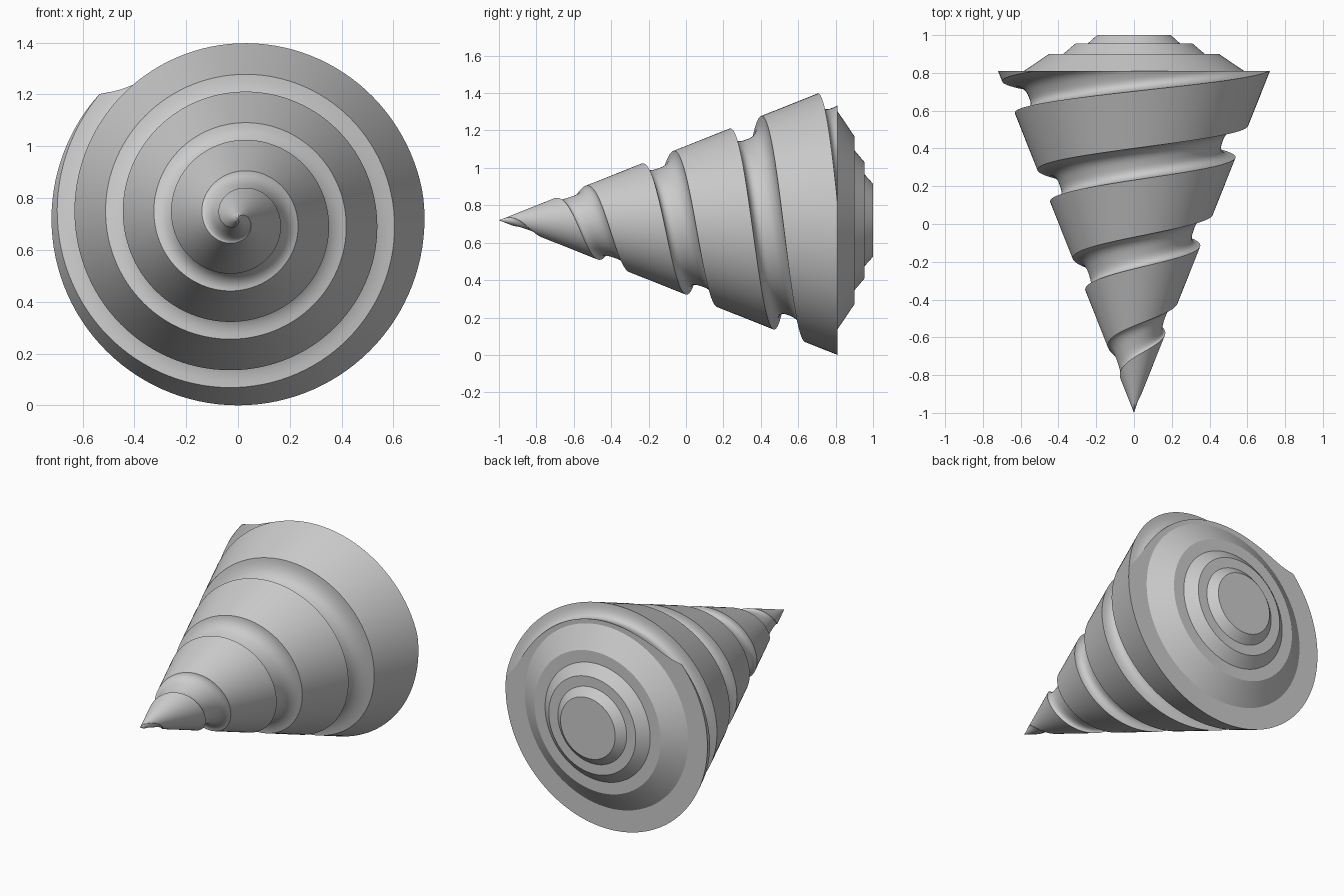
import bpy, bmesh, math

if "Cube" in bpy.data.objects:
    bpy.data.objects.remove(bpy.data.objects["Cube"])

ZC = 0.72            # axis height
TIP, BASE = -1.0, 0.81
SLOPE = 0.72 / (BASE - TIP)
PITCH, WIDTH = 0.47, 0.168
SEG = 120            # steps per turn


def cone_r(y):
    return SLOPE * (y - TIP)


def lip(k):
    # y of the groove's leading edge after k steps
    return 0.35 + PITCH * (k / SEG - 4)


def radius(y, dy):
    # cone radius less the rounded groove
    r = cone_r(y)
    u = dy / WIDTH
    if 0 < u < 1:
        r -= min(0.18 * r, 0.108) * math.sqrt(1 - abs(2 * u - 1) ** 3)
    return r


def point(r, y, k):
    a = -2 * math.pi * k / SEG
    return (r * math.cos(a), y, ZC + r * math.sin(a))


def surface(name, columns, angle):
    bm = bmesh.new()
    grid = [[bm.verts.new(p) for p in col] for col in columns]
    for a, b in zip(grid, grid[1:]):
        for i in range(len(a) - 1):
            bm.faces.new((a[i], a[i + 1], b[i + 1], b[i]))
    bmesh.ops.remove_doubles(bm, verts=bm.verts, dist=1e-5)
    bmesh.ops.dissolve_degenerate(bm, edges=bm.edges, dist=1e-6)
    bmesh.ops.recalc_face_normals(bm, faces=bm.faces)
    # the axis-most outward check: flip if the face nearest the front looks backwards
    far = max(bm.faces, key=lambda f: f.calc_center_median().z)
    if far.normal.z < 0:
        bmesh.ops.reverse_faces(bm, faces=bm.faces)
    me = bpy.data.meshes.new(name)
    bm.to_mesh(me)
    bm.free()
    ob = bpy.data.objects.new(name, me)
    bpy.context.collection.objects.link(ob)
    bpy.ops.object.select_all(action='DESELECT')
    ob.select_set(True)
    bpy.context.view_layer.objects.active = ob
    bpy.ops.object.shade_smooth_by_angle(angle=math.radians(angle))


# Drill cone: one helical strip holding groove and band, trimmed at tip and base
N = 16
steps = [WIDTH * (1 - math.cos(math.pi * i / N)) / 2 for i in range(N + 1)]
steps += [WIDTH + (PITCH - WIDTH) * i / 4 for i in range(1, 5)]
columns = []
for k in range(5 * SEG + 1):
    col = []
    for dy in steps:
        y = max(TIP, min(BASE, lip(k) + dy))
        col.append(point(radius(y, y - lip(k)), y, k))
    columns.append(col)
surface("drill_cone", columns, 35)

# Back flange (follows the groove run-out) and stepped hub
STEPS = [(0.583, 0.81), (0.45, 0.90), (0.375, 0.90), (0.31, 0.955),
         (0.245, 0.955), (0.195, 1.0), (0, 1.0)]
columns = []
for k in range(SEG + 1):
    dy = (BASE - lip(k)) % PITCH
    rim = (radius(BASE, dy), BASE)
    columns.append([point(r, y, k) for r, y in [rim] + STEPS])
surface("stepped_back", columns, 25)
